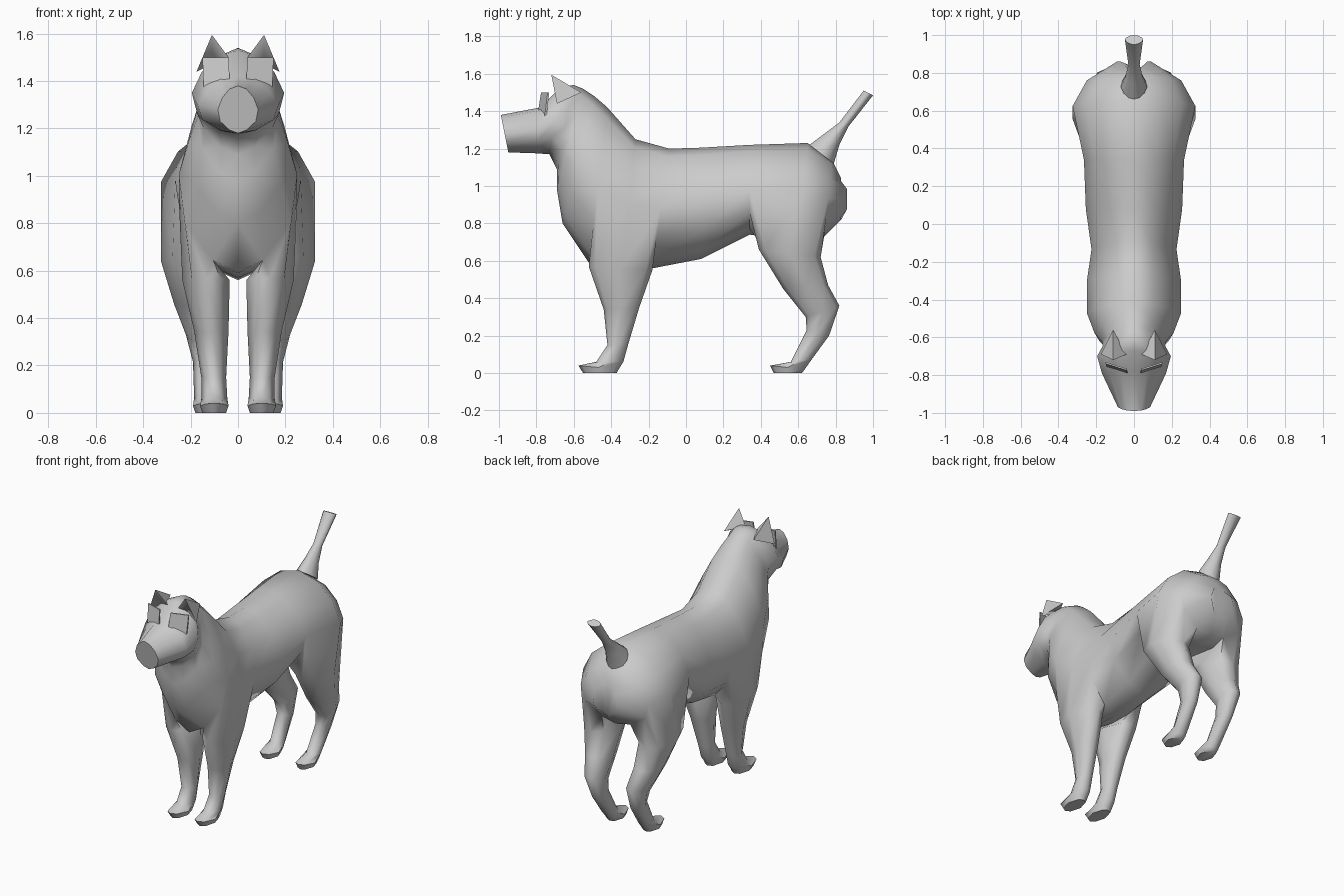
import bpy, bmesh, math
from mathutils import Vector

if "Cube" in bpy.data.objects:
    bpy.data.objects.remove(bpy.data.objects["Cube"], do_unlink=True)

grey = bpy.data.materials.new("plain grey")
grey.use_nodes = True
grey.diffuse_color = (0.6, 0.6, 0.6, 1)
grey.node_tree.nodes["Principled BSDF"].inputs["Base Color"].default_value = (0.6, 0.6, 0.6, 1)

# Half cross-section, from the spine down to the belly: width factors
GIRTH = [0, .42, .78, 1, .88, .42, 0]
LAST = len(GIRTH) - 1


def half_ring(bm, ty, tz, by, bz, w):
    """Half ring spanned by a top point, a bottom point and a half width."""
    top, bottom = Vector((0, ty, tz)), Vector((0, by, bz))
    ring = []
    for k, g in enumerate(GIRTH):
        p = top.lerp(bottom, (1 - math.cos(math.pi * k / LAST)) / 2)
        ring.append(bm.verts.new((w * g, p.y, p.z)))
    return ring


def leg_ring(bm, fy, fz, by, bz, inner, outer):
    """Eight-sided ring from front outer corner, across the front, round the inside."""
    front, back = Vector((0, fy, fz)), Vector((0, by, bz))
    ring = []
    for u, v in [(.8, .1), (.5, 0), (.2, .1), (0, .5), (.2, .9), (.5, 1), (.8, .9), (1, .5)]:
        p = front.lerp(back, v)
        ring.append(bm.verts.new((inner + (outer - inner) * u, p.y, p.z)))
    return ring


def bridge(bm, a, b, closed):
    n = len(a)
    for i in range(n if closed else n - 1):
        j = (i + 1) % n
        bm.faces.new((a[i], a[j], b[j], b[i]))


def loft(bm, sections):
    rings = [half_ring(bm, *s) for s in sections]
    for a, b in zip(rings, rings[1:]):
        bridge(bm, a, b, False)
    bm.faces.new(rings[0])
    bm.faces.new(rings[-1])
    return rings


def add_leg(bm, rings, sections):
    """Open the lower flank between three rings (front to back) and grow a leg from it."""
    a, b, c = rings
    bm.verts.remove(b[4])
    loop = [a[3], a[4], a[5], b[5], c[5], c[4], c[3], b[3]]
    for s in sections:
        ring = leg_ring(bm, *s)
        bridge(bm, loop, ring, True)
        loop = ring
    bm.faces.new(loop)


def finish(bm, name, angle=60):
    bmesh.ops.recalc_face_normals(bm, faces=bm.faces)
    mesh = bpy.data.meshes.new(name)
    bm.to_mesh(mesh)
    bm.free()
    mesh.materials.append(grey)
    obj = bpy.data.objects.new(name, mesh)
    bpy.context.collection.objects.link(obj)
    mod = obj.modifiers.new("mirror", 'MIRROR')
    mod.use_clip = True
    mod.merge_threshold = .001
    bpy.ops.object.select_all(action='DESELECT')
    obj.select_set(True)
    bpy.context.view_layer.objects.active = obj
    bpy.ops.object.modifier_apply(modifier="mirror")
    # Drop the internal walls left on the mirror plane
    bpy.ops.object.shade_smooth_by_angle(angle=math.radians(angle))
    return obj


# Body, neck and head: one skin from rump to nose
bm = bmesh.new()
body = loft(bm, [
    (.83, 1.04, .83, .82, .09),      # rump
    (.78, 1.14, .74, .73, .25),
    (.65, 1.23, .60, .72, .325),     # hips
    (.34, 1.22, .34, .74, .265),
    (.08, 1.205, .08, .61, .255),    # belly
    (-.09, 1.2, -.18, .56, .225),
    (-.27, 1.25, -.34, .57, .25),    # shoulders
    (-.42, 1.42, -.52, .59, .25),
    (-.49, 1.48, -.66, .80, .21),    # chest
    (-.55, 1.52, -.69, .98, .17),
    (-.60, 1.54, -.69, 1.09, .165),  # throat
    (-.67, 1.53, -.73, 1.17, .195),  # cheeks
    (-.78, 1.42, -.80, 1.175, .17),
    (-.99, 1.38, -.95, 1.18, .085),  # nose
])

# Legs grown out of the flanks
add_leg(bm, (body[7], body[6], body[5]), [
    (-.52, .57, -.18, .55, .035, .235),
    (-.44, .34, -.25, .35, .04, .185),
    (-.42, .15, -.31, .15, .05, .155),
    (-.48, .06, -.335, .06, .045, .155),
    (-.575, .04, -.36, .02, .04, .16),
    (-.55, 0, -.37, 0, .05, .15),
])
add_leg(bm, (body[3], body[2], body[1]), [
    (.39, .66, .72, .62, .08, .325),
    (.52, .45, .76, .47, .09, .27),
    (.64, .30, .82, .36, .09, .22),
    (.645, .23, .765, .2, .095, .19),
    (.56, .06, .67, .07, .085, .185),
    (.45, .04, .635, .02, .075, .19),
    (.47, 0, .62, 0, .085, .18),
])
# Buttock bulge
for k in (2, 3, 4):
    body[0][k].co.y += .03
finish(bm, "body")

# Tail
bm = bmesh.new()
loft(bm, [
    (.66, 1.22, .79, 1.12, .07),
    (.74, 1.28, .82, 1.22, .045),
    (.82, 1.34, .87, 1.32, .03),
    (.95, 1.51, 1, 1.485, .048),
])
finish(bm, "tail")

# Ears: small cups open to the front
bm = bmesh.new()
inner, outer, back, tip, hollow = [bm.verts.new(p) for p in [
    (.04, -.69, 1.5), (.175, -.69, 1.44), (.11, -.56, 1.5), (.11, -.72, 1.595), (.11, -.67, 1.47)]]
for f in [(inner, tip, back), (back, tip, outer), (hollow, tip, inner),
          (outer, tip, hollow), (inner, back, outer, hollow)]:
    bm.faces.new(f)
finish(bm, "ears", 80)

# Flat lenses in front of the eyes
bm = bmesh.new()
corners = [(.04, -.775, 1.5), (.15, -.74, 1.5), (.145, -.755, 1.375), (.035, -.79, 1.405)]
front = [bm.verts.new(p) for p in corners]
rear = [bm.verts.new((x, y + .009, z)) for x, y, z in corners]
bridge(bm, front, rear, True)
bm.faces.new(front)
bm.faces.new(rear)
finish(bm, "lenses", 30)
